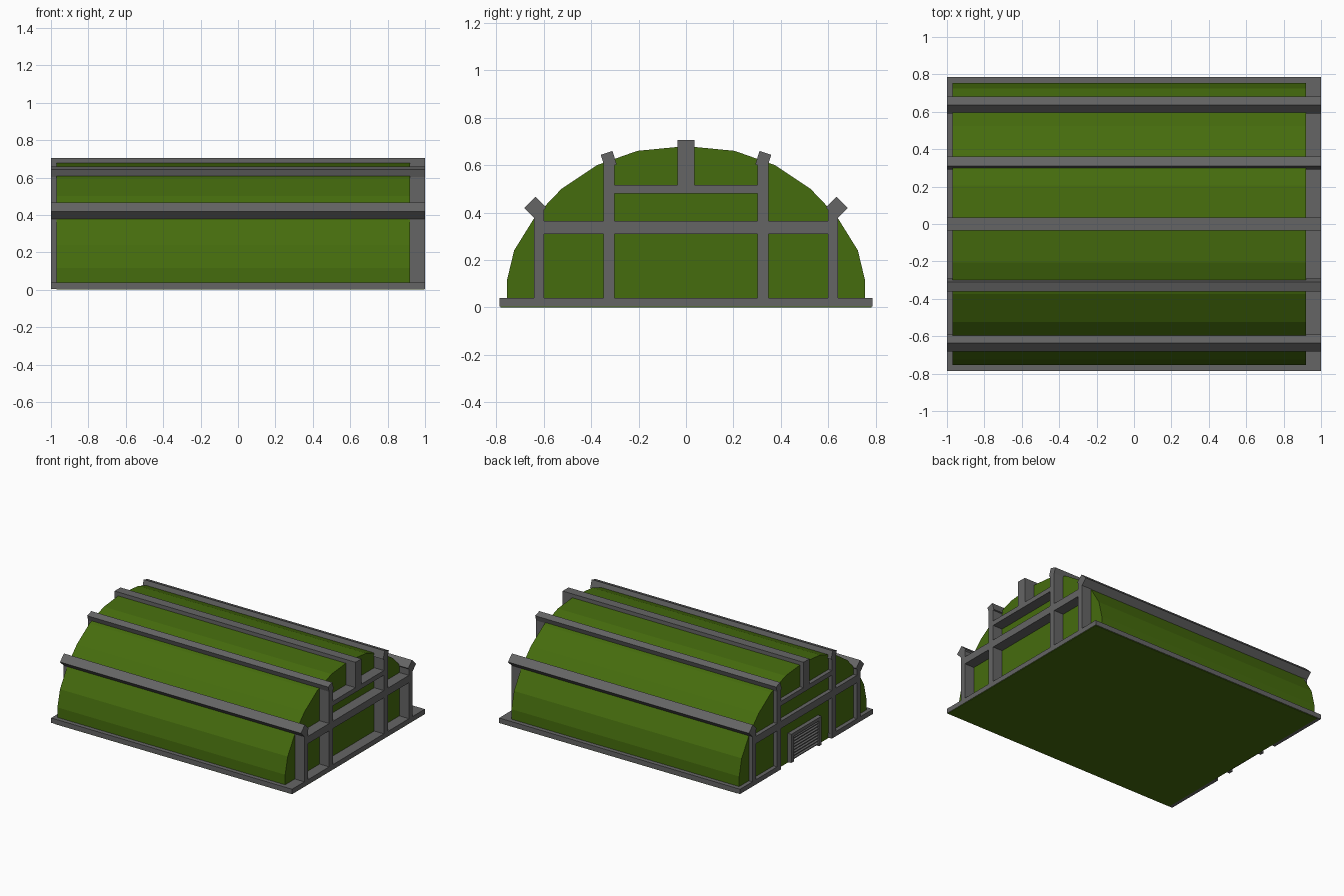
import bpy, bmesh
from math import radians
from mathutils import Matrix

if "Cube" in bpy.data.objects:
    bpy.data.objects.remove(bpy.data.objects["Cube"])

def material(name, rgb):
    m = bpy.data.materials.new(name)
    m.diffuse_color = (*rgb, 1)
    m.use_nodes = True
    m.node_tree.nodes["Principled BSDF"].inputs["Base Color"].default_value = m.diffuse_color
    return m

GREEN = material("green_cladding", (0.06, 0.15, 0.004))
GREY = material("grey_steel", (0.13, 0.13, 0.13))

def finish(name, bm, mat):
    bmesh.ops.recalc_face_normals(bm, faces=bm.faces)
    me = bpy.data.meshes.new(name)
    bm.to_mesh(me)
    bm.free()
    me.materials.append(mat)
    ob = bpy.data.objects.new(name, me)
    bpy.context.collection.objects.link(ob)
    return ob

def box(name, x, y, z, mat=GREY, tilt=0):
    """Box from (min, max) ranges, tilted about its own x axis."""
    bm = bmesh.new()
    size = [b - a for a, b in (x, y, z)]
    bmesh.ops.create_cube(bm, size=1, matrix=Matrix.Diagonal((*size, 1)))
    ob = finish(name, bm, mat)
    ob.location = [(a + b) / 2 for a, b in (x, y, z)]
    ob.rotation_euler.x = tilt
    return ob

# Arched shell: half profile mirrored, extruded along x
half = [(0.755, 0.003), (0.755, 0.115), (0.725, 0.24), (0.635, 0.385),
        (0.525, 0.50), (0.375, 0.60), (0.205, 0.66)]
profile = half + [(0, 0.68)] + [(-y, z) for y, z in reversed(half)]
bm = bmesh.new()
face = bm.faces.new([bm.verts.new((-0.97, y, z)) for y, z in profile])
ext = bmesh.ops.extrude_face_region(bm, geom=[face], use_keep_orig=True)
bmesh.ops.translate(bm, vec=(1.89, 0, 0),
                    verts=[v for v in ext["geom"] if isinstance(v, bmesh.types.BMVert)])
finish("arched_shell", bm, GREEN)

# Floor and base frame, open at the rear doorway
box("floor", (-0.97, 0.997), (-0.783, 0.783), (0, 0.006), GREEN)
for s in (-1, 1):
    y = sorted((s * 0.74, s * 0.787))
    box("base_side", (-1, 1), y, (0.004, 0.04))
    box("base_rear", (-1, -0.96), sorted((s * 0.30, s * 0.787)), (0.004, 0.04))
box("base_front", (0.90, 1), (-0.787, 0.787), (0.004, 0.04))

# Long roof ribs
box("ridge_rib", (-1, 1), (-0.035, 0.035), (0.63, 0.705))
for s in (-1, 1):
    for name, y, z, w, d, a in (("upper_rib", 0.326, 0.623, 0.052, 0.06, 18),
                                ("lower_rib", 0.636, 0.42, 0.066, 0.064, 45)):
        box(name, (-1, 1), (s * y - w / 2, s * y + w / 2),
            (z - d / 2, z + d / 2), tilt=-s * radians(a))

# End frames: posts and cross beams, deep at one end and shallow at the other
for end, x in (("front", (0.91, 1)), ("rear", (-1, -0.96))):
    for s in (-1, 1):
        box(end + "_outer_post", x, (s * 0.62 - 0.021, s * 0.62 + 0.021), (0.005, 0.42))
        box(end + "_inner_post", x, (s * 0.324 - 0.023, s * 0.324 + 0.023), (0.005, 0.62))
    box(end + "_king_post", x, (-0.035, 0.035), (0.48, 0.70))
    box(end + "_lower_beam", x, (-0.62, 0.62), (0.31, 0.365))
    box(end + "_upper_beam", x, (-0.32, 0.32), (0.48, 0.515))

# Louvred vent on the rear wall
for s in (-1, 1):
    box("vent_jamb", (-1, -0.96), (s * 0.165 - 0.015, s * 0.165 + 0.015), (0.005, 0.22))
box("vent_head", (-1, -0.96), (-0.18, 0.18), (0.195, 0.22))
for i in range(8):
    z = 0.025 + i * 0.022
    box("vent_slat", (-0.992, -0.965), (-0.152, 0.152), (z - 0.006, z + 0.006),
        tilt=0).rotation_euler.y = radians(-25)
